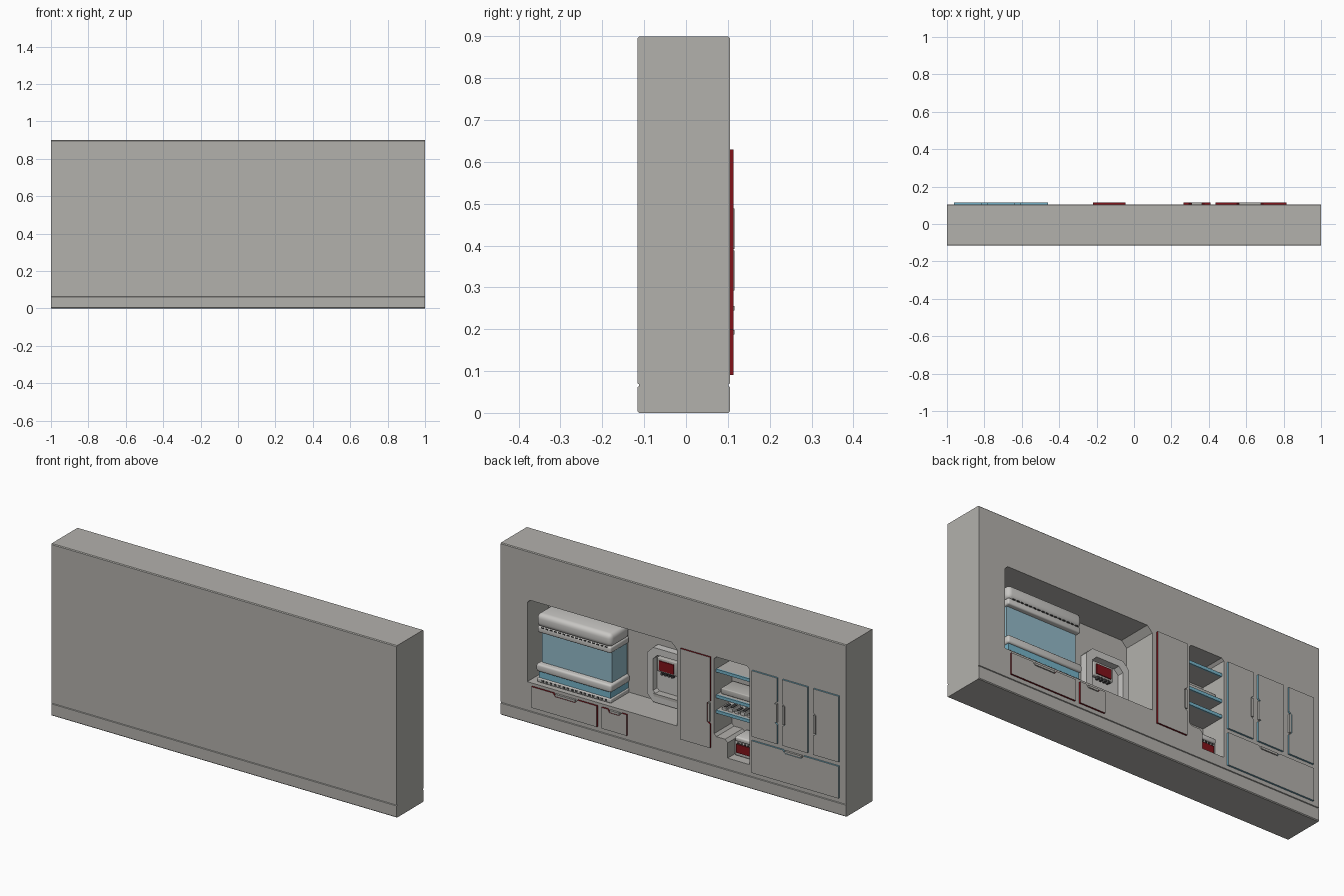
import bpy, bmesh, math

if "Cube" in bpy.data.objects:
    bpy.data.objects.remove(bpy.data.objects["Cube"])

def material(name, r, g, b):
    m = bpy.data.materials.new(name)
    m.diffuse_color = (r, g, b, 1)
    m.use_nodes = True
    m.node_tree.nodes["Principled BSDF"].inputs["Base Color"].default_value = m.diffuse_color
    return m

GREY = material("wall grey", 0.45, 0.44, 0.415)
LIGHT = material("light grey", 0.58, 0.57, 0.55)
RED = material("dark red", 0.22, 0.006, 0.01)
BLUE = material("edge blue", 0.18, 0.45, 0.58)
GLASS = material("pale blue glass", 0.29, 0.49, 0.58)
DARK = material("dark grey", 0.06, 0.06, 0.06)

BACK = 0.105           # y of the detailed wall face


def prism(name, pts, a, b, mat, axis='y', side_mat=None):
    """Extrude a profile along y (points are x,z) or along x (points are y,z)."""
    bm = bmesh.new()
    place = (lambda p, t: (p[0], t, p[1])) if axis == 'y' else (lambda p, t: (t, p[0], p[1]))
    lo = [bm.verts.new(place(p, a)) for p in pts]
    hi = [bm.verts.new(place(p, b)) for p in pts]
    bm.faces.new(lo)
    bm.faces.new(hi)
    n = len(pts)
    for i in range(n):
        f = bm.faces.new((lo[i], lo[(i + 1) % n], hi[(i + 1) % n], hi[i]))
        f.material_index = 1 if side_mat else 0
    bmesh.ops.recalc_face_normals(bm, faces=bm.faces)
    me = bpy.data.meshes.new(name)
    bm.to_mesh(me)
    bm.free()
    me.materials.append(mat)
    if side_mat:
        me.materials.append(side_mat)
    ob = bpy.data.objects.new(name, me)
    bpy.context.collection.objects.link(ob)
    return ob


def rect(x0, x1, z0, z1, c=0):
    """Rectangle profile with optional corner chamfers."""
    if not c:
        return [(x0, z0), (x1, z0), (x1, z1), (x0, z1)]
    return [(x0 + c, z0), (x1 - c, z0), (x1, z0 + c), (x1, z1 - c),
            (x1 - c, z1), (x0 + c, z1), (x0, z1 - c), (x0, z0 + c)]


def box(name, x0, x1, y0, y1, z0, z1, mat, bevel=0, seg=3):
    ob = prism(name, rect(x0, x1, z0, z1), y0, y1, mat)
    if bevel:
        m = ob.modifiers.new("bevel", 'BEVEL')
        m.width, m.segments = bevel, seg
        bpy.context.view_layer.objects.active = ob
        ob.select_set(True)
        bpy.ops.object.modifier_apply(modifier="bevel")
        bpy.ops.object.shade_smooth_by_angle(angle=math.radians(35))
        ob.select_set(False)
    return ob


def cut(ob, cutter):
    m = ob.modifiers.new("cut", 'BOOLEAN')
    m.operation, m.solver, m.object = 'DIFFERENCE', 'EXACT', cutter
    bpy.context.view_layer.objects.active = ob
    bpy.ops.object.modifier_apply(modifier="cut")
    bpy.data.objects.remove(cutter)


# Wall block: side profile with softened corners and a skirting groove
F, c, g = -0.116, 0.004, 0.004
half = [(BACK - c, 0), (BACK, c), (BACK, 0.062), (BACK - g, 0.064), (BACK - g, 0.068),
        (BACK, 0.070), (BACK, 0.9 - c), (BACK - c, 0.9)]
mid = (F + BACK) / 2
wall = prism("wall", half + [(2 * mid - y, z) for y, z in reversed(half)], -1, 1, GREY, 'x')

# Recesses: large alcove and stepped shelf tower
cut(wall, prism("alcove_cutter", [(-0.02, 0.215), (0.845, 0.215), (0.845, 0.63), (0.83, 0.645),
                                  (0.01, 0.645), (-0.02, 0.615)], -0.075, 0.2, GREY))
cut(wall, prism("tower_cutter", [(-0.44, 0.125), (-0.315, 0.125), (-0.315, 0.205), (-0.30, 0.22),
                                 (-0.25, 0.22), (-0.237, 0.233), (-0.237, 0.625), (-0.25, 0.637),
                                 (-0.427, 0.637), (-0.44, 0.625)], -0.04, 0.2, GREY))

# Display case in the alcove
box("case_back_panel", 0.387, 0.844, -0.076, -0.070, 0.215, 0.645, GREY)
box("case_cap", 0.375, 0.81, -0.074, 0.085, 0.505, 0.575, LIGHT, 0.024, 4)
box("case_cap_lip", 0.38, 0.805, -0.074, 0.080, 0.475, 0.508, LIGHT, 0.008)
box("case_glass", 0.39, 0.795, -0.074, 0.055, 0.30, 0.48, GLASS)
box("case_lower_band", 0.375, 0.81, -0.074, 0.085, 0.272, 0.312, LIGHT, 0.01)
box("case_blue_strip", 0.385, 0.80, -0.074, 0.074, 0.236, 0.274, BLUE)
box("case_base", 0.378, 0.807, -0.074, 0.08, 0.215, 0.238, LIGHT, 0.005)
for i in range(16):
    x = 0.40 + i * 0.0245
    box("case_vent", x, x + 0.013, 0.079, 0.0815, 0.222, 0.231, DARK)
    box("case_cap_vent", x, x + 0.013, 0.078, 0.083, 0.502, 0.507, DARK)

# Dispenser on the alcove's rear wall
frame = prism("dispenser_frame", rect(0.0, 0.25, 0.225, 0.51, 0.035), -0.077, -0.035, LIGHT)
cut(frame, prism("dispenser_cutter", rect(0.035, 0.215, 0.26, 0.475, 0.025), -0.069, 0.1, GREY))
box("dispenser_head", 0.085, 0.2, -0.07, -0.045, 0.385, 0.46, GREY, 0.006)
box("dispenser_red_panel", 0.1, 0.185, -0.046, -0.040, 0.395, 0.445, RED)
box("dispenser_tray", 0.04, 0.21, -0.07, -0.03, 0.258, 0.272, GREY)
for i in range(4):
    box("dispenser_nozzle", 0.106 + i * 0.02, 0.116 + i * 0.02, -0.06, -0.042, 0.372, 0.386, DARK)


def panel(name, x0, x1, z0, z1, side, edge, a, b):
    """Door or drawer front with coloured edges, a grip notch and a grip."""
    d, s = 0.016, 0.012
    pts = [(x0, z0), (x1, z0)]
    if edge == 'plus':
        pts += [(x1, a), (x1 - d, a + s), (x1 - d, b - s), (x1, b)]
        grip = (x1 - d + 0.003, x1 - 0.002, a + s, b - s)
    pts += [(x1, z1)]
    if edge == 'top':
        pts += [(b, z1), (b - s, z1 - d), (a + s, z1 - d), (a, z1)]
        grip = (a + s, b - s, z1 - d + 0.003, z1 - 0.002)
    pts += [(x0, z1)]
    if edge == 'minus':
        pts += [(x0, b), (x0 + d, b - s), (x0 + d, a + s), (x0, a)]
        grip = (x0 + 0.002, x0 + d - 0.003, a + s, b - s)
    prism(name, pts, BACK - 0.002, 0.114, GREY, 'y', side)
    gx0, gx1, gz0, gz1 = grip
    box(name + "_grip", gx0, gx1, BACK - 0.002, 0.116, gz0, gz1, GREY)


# Drawers under the alcove and tall door
panel("wide_drawer", 0.437, 0.815, 0.09, 0.2, RED, 'top', 0.55, 0.69)
panel("small_drawer", 0.264, 0.41, 0.09, 0.2, RED, 'top', 0.295, 0.375)
panel("tall_door", -0.218, -0.045, 0.155, 0.63, RED, 'minus', 0.28, 0.40)
# Cupboard doors and the deep drawer below
panel("cupboard_door_a", -0.607, -0.46, 0.28, 0.625, BLUE, 'minus', 0.38, 0.5)
panel("cupboard_door_b", -0.783, -0.636, 0.28, 0.625, BLUE, 'plus', 0.38, 0.5)
panel("cupboard_door_c", -0.963, -0.816, 0.28, 0.625, BLUE, 'plus', 0.38, 0.5)
panel("deep_drawer", -0.963, -0.46, 0.09, 0.258, BLUE, 'top', -0.76, -0.64)

# Shelves with blue front edges
for z in (0.56, 0.425, 0.345):
    box("shelf", -0.439, -0.238, -0.041, 0.084, z - 0.01, z + 0.006, GREY)
    box("shelf_edge", -0.439, -0.238, 0.084, 0.092, z - 0.01, z + 0.006, BLUE)
# Tray on the middle shelf, small items on the lower one
box("shelf_tray", -0.425, -0.25, -0.03, 0.07, 0.431, 0.462, GREY, 0.005)
for i in range(5):
    x = -0.425 + i * 0.036
    box("shelf_item", x, x + 0.024, 0.0, 0.07, 0.351, 0.362 + 0.006 * (i % 2), LIGHT)
    box("shelf_item_lid", x + 0.005, x + 0.019, 0.02, 0.06, 0.36, 0.366 + 0.006 * (i % 2), DARK)

# Small appliance at the foot of the tower
box("appliance_body", -0.43, -0.322, -0.041, 0.06, 0.125, 0.215, LIGHT, 0.008)
box("appliance_top", -0.425, -0.33, -0.03, 0.07, 0.205, 0.23, LIGHT, 0.008)
box("appliance_red_panel", -0.415, -0.337, 0.058, 0.066, 0.145, 0.19, RED)
for i in range(4):
    x = -0.411 + i * 0.019
    box("appliance_button", x, x + 0.01, 0.064, 0.068, 0.192, 0.2, DARK)
